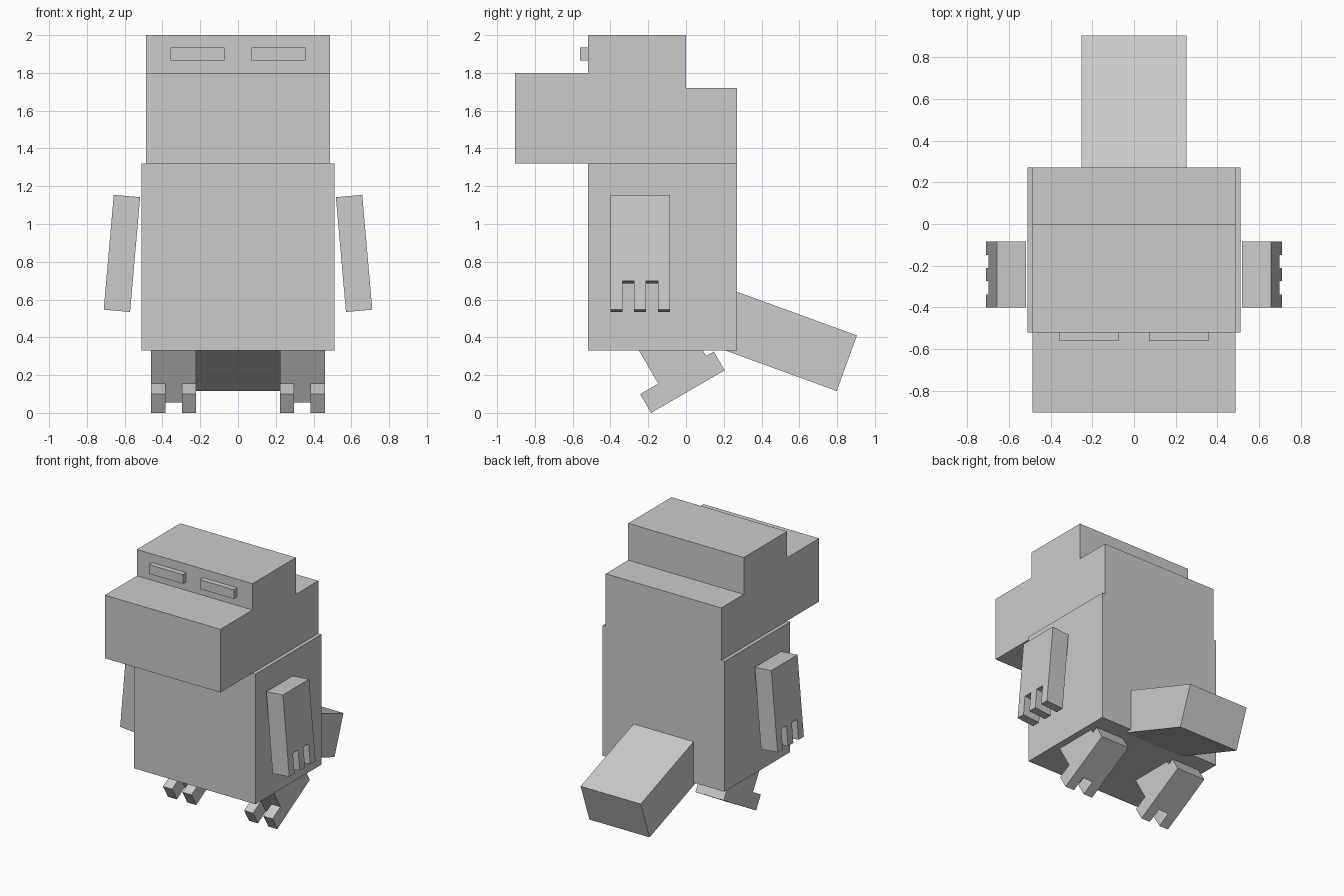
import bpy
import bmesh
from math import radians
from mathutils import Matrix

default = bpy.data.objects.get("Cube")
if default:
    bpy.data.objects.remove(default, do_unlink=True)

GREY = (0.6, 0.6, 0.6, 1.0)
grey = bpy.data.materials.new("plain grey")
grey.use_nodes = True
grey.diffuse_color = GREY
grey.node_tree.nodes["Principled BSDF"].inputs["Base Color"].default_value = GREY


def prism(name, profile, x0, x1, place=Matrix()):
    """Extrude a (y, z) outline from x0 to x1, then move it into place."""
    bm = bmesh.new()
    face = bm.faces.new([bm.verts.new((x0, y, z)) for y, z in profile])
    out = bmesh.ops.extrude_face_region(bm, geom=[face])
    moved = [v for v in out["geom"] if isinstance(v, bmesh.types.BMVert)]
    bmesh.ops.translate(bm, verts=moved, vec=(x1 - x0, 0, 0))
    bmesh.ops.recalc_face_normals(bm, faces=bm.faces)
    bm.transform(place)
    mesh = bpy.data.meshes.new(name)
    bm.to_mesh(mesh)
    bm.free()
    mesh.materials.append(grey)
    obj = bpy.data.objects.new(name, mesh)
    bpy.context.collection.objects.link(obj)
    return obj


def rect(y0, y1, z0, z1):
    return [(y0, z0), (y1, z0), (y1, z1), (y0, z1)]


def cut(target, cutter):
    """Subtract the cutter for good and discard it."""
    mod = target.modifiers.new("cut", "BOOLEAN")
    mod.operation = "DIFFERENCE"
    mod.solver = "EXACT"
    mod.object = cutter
    bpy.context.view_layer.objects.active = target
    bpy.ops.object.modifier_apply(modifier=mod.name)
    bpy.data.objects.remove(cutter, do_unlink=True)


def mirrored(obj, name):
    """Copy a left part to the right side."""
    mesh = obj.data.copy()
    mesh.transform(Matrix.Scale(-1, 4, (1, 0, 0)))
    mesh.flip_normals()
    mesh.name = name
    bpy.context.collection.objects.link(bpy.data.objects.new(name, mesh))


# Body and stepped head with a blunt snout
prism("body", rect(-0.52, 0.27, 0.33, 1.32), -0.512, 0.512)
prism("head", [(-0.905, 1.32), (0.27, 1.32), (0.27, 1.72), (0, 1.72),
               (0, 2), (-0.52, 2), (-0.52, 1.8), (-0.905, 1.8)], -0.486, 0.486)

# Tail sloping down from the lower back
tail_place = Matrix.Translation((0, 0.905, 0.41)) @ Matrix.Rotation(radians(-20), 4, "X")
prism("tail", rect(-0.85, 0, -0.313, 0), -0.253, 0.253, tail_place)

# Eyes
eye = prism("left_eye", rect(-0.56, -0.52, 1.865, 1.935), 0.072, 0.357)
mirrored(eye, "right_eye")

# Arms with three fingers, splayed outward
FINGER, LENGTH, KNUCKLE = 0.063, 0.61, 0.458
arm_profile = [(5 * FINGER, 0), (0, 0)]
for i in range(3):
    y = 2 * i * FINGER
    arm_profile += [(y, -LENGTH), (y + FINGER, -LENGTH)]
    if i < 2:
        arm_profile += [(y + FINGER, -KNUCKLE), (y + 2 * FINGER, -KNUCKLE)]
arm_place = Matrix.Translation((0.588, -0.4, 1.148)) @ Matrix.Rotation(radians(-5), 4, "Y")
arm = prism("left_arm", arm_profile, -0.07, 0.07, arm_place)
mirrored(arm, "right_arm")

# Legs with heel and two toes, pitched toes down
leg_place = Matrix.Translation((0, -0.185, 0)) @ Matrix.Rotation(radians(30), 4, "X")
leg = prism("left_leg", [(0, 0), (0.45, 0), (0.45, 0.115), (0.403, 0.115),
                         (0.403, 0.38), (0.11, 0.38), (0.11, 0.115), (0, 0.115)],
            0.222, 0.46, leg_place)
cut(leg, prism("toe_gap", rect(-0.1, 0.11, -0.1, 0.2), 0.297, 0.384, leg_place))
mirrored(leg, "right_leg")
